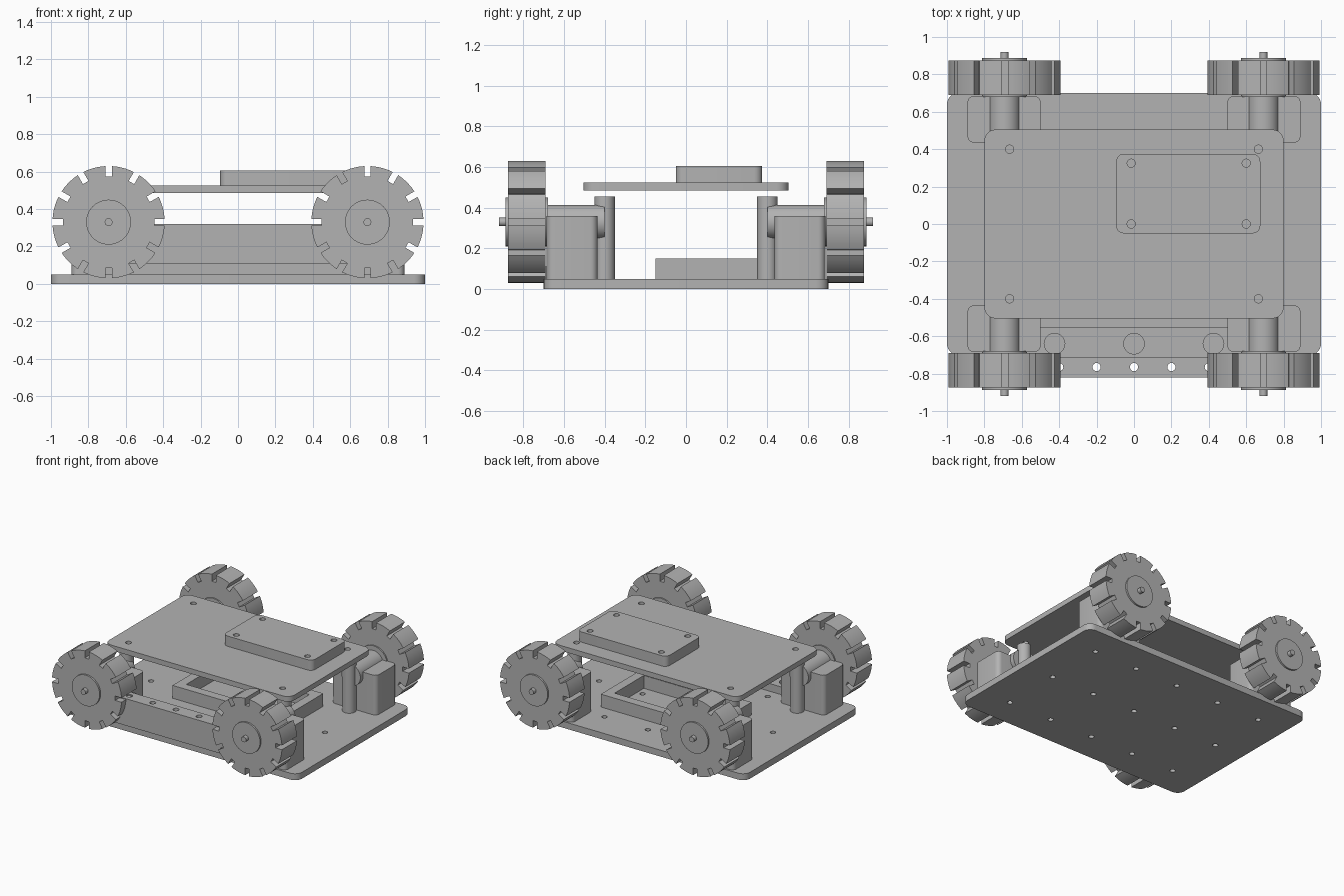
import bpy, bmesh
from math import sin, cos, pi, radians, asin, sqrt
from mathutils import Matrix, Vector

cube = bpy.data.objects.get("Cube")
if cube:
    bpy.data.objects.remove(cube, do_unlink=True)

grey = bpy.data.materials.new("plain_grey")
grey.use_nodes = True
COLOUR = (0.45, 0.45, 0.45, 1)
grey.diffuse_color = COLOUR
grey.node_tree.nodes["Principled BSDF"].inputs["Base Color"].default_value = COLOUR


def finish(name, bm):
    bmesh.ops.recalc_face_normals(bm, faces=bm.faces)
    mesh = bpy.data.meshes.new(name)
    bm.to_mesh(mesh)
    bm.free()
    mesh.materials.append(grey)
    ob = bpy.data.objects.new(name, mesh)
    bpy.context.scene.collection.objects.link(ob)
    return ob


def extrude(bm, outline, z0, z1):
    """Extrude a flat outline from z0 to z1."""
    face = bm.faces.new([bm.verts.new((x, y, z0)) for x, y in outline])
    new = bmesh.ops.extrude_face_region(bm, geom=[face])["geom"]
    moved = [v for v in new if isinstance(v, bmesh.types.BMVert)]
    bmesh.ops.translate(bm, vec=(0, 0, z1 - z0), verts=moved)


def circle(x, y, r, n=32):
    return [(x + r * cos(2 * pi * i / n), y + r * sin(2 * pi * i / n)) for i in range(n)]


def rounded(x0, x1, y0, y1, r, n=6):
    """Rectangle outline with rounded corners."""
    if r == 0:
        return [(x0, y0), (x1, y0), (x1, y1), (x0, y1)]
    pts = []
    corners = [(x1 - r, y1 - r), (x0 + r, y1 - r), (x0 + r, y0 + r), (x1 - r, y0 + r)]
    for k, (cx, cy) in enumerate(corners):
        for i in range(n + 1):
            a = pi / 2 * (k + i / n)
            pts.append((cx + r * cos(a), cy + r * sin(a)))
    return pts


def plate(name, x0, x1, y0, y1, z0, z1, r=0.0, cuts=(), depth=None):
    """Rounded slab; each cut outline goes through, or down by depth."""
    bm = bmesh.new()
    extrude(bm, rounded(x0, x1, y0, y1, r), z0, z1)
    ob = finish(name, bm)
    if cuts:
        bm = bmesh.new()
        for c in cuts:
            extrude(bm, c, z1 - depth if depth else z0 - 0.02, z1 + 0.02)
        cutter = finish(name + "_cutter", bm)
        cutter.hide_render = True
        mod = ob.modifiers.new("holes", "BOOLEAN")
        mod.operation = "DIFFERENCE"
        mod.solver = "EXACT"
        mod.object = cutter
        bpy.context.view_layer.objects.active = ob
        bpy.ops.object.modifier_apply(modifier=mod.name)
        bpy.data.objects.remove(cutter, do_unlink=True)
    return ob


def along_y(name, outline, x, z, y0, y1):
    """Solid whose outline lies in the xz plane, running between y0 and y1."""
    bm = bmesh.new()
    extrude(bm, outline, y0, y1)
    bm.transform(Matrix.Translation((x, 0, z)) @ Matrix.Rotation(radians(-90), 4, "X"))
    return finish(name, bm)


def tyre_outline(radius=0.3, depth=0.055, width=0.034, lugs=12):
    pts = []
    inner = radius - depth
    a_in, a_out = asin(width / 2 / inner), asin(width / 2 / radius)
    step = 2 * pi / lugs
    for k in range(lugs):
        a = k * step
        ring = [(inner, a - a_in), (inner, a + a_in)]
        ring += [(radius, a + a_out + (step - 2 * a_out) * i / 5) for i in range(6)]
        pts += [(r * cos(t), r * sin(t)) for r, t in ring]
    return pts


# Chassis and top deck
plate("base_plate", -1, 1, -0.7, 0.7, 0, 0.05, 0.06,
      [circle(0.375 * i, 0.47 * j, 0.02, 16) for i in range(-2, 3) for j in (-1, 0, 1)])
plate("top_deck", -0.8, 0.8, -0.505, 0.505, 0.485, 0.525, 0.06,
      [circle(x, y, 0.022, 16) for x in (-0.665, 0.665) for y in (-0.4, 0.4)])

# Battery tray
plate("battery_tray", -0.46, 0.49, -0.15, 0.35, 0.05, 0.15, 0,
      [rounded(-0.39, 0.42, -0.08, 0.28, 0)])

# Controller case on the deck
plate("controller_case", -0.095, 0.675, -0.05, 0.375, 0.525, 0.605, 0.04,
      [circle(x, y, 0.022, 16) for x in (-0.015, 0.6) for y in (0, 0.325)], 0.07)

# Distance sensor housing with slot
plate("sensor_housing", -0.24, 0.24, -0.53, -0.215, 0.54, 0.64, 0.05,
      [rounded(-0.14, 0.135, -0.44, -0.335, 0)]
      + [circle(x, -0.37, 0.024, 16) for x in (-0.16, 0.16)])

# Front bumper and its bracket
plate("front_bumper", -0.6, 0.6, -0.82, -0.71, 0.11, 0.32, 0,
      [circle(0.2 * i, -0.765, 0.022, 16) for i in range(-2, 3)])
plate("line_sensor_bar", -0.6, 0.6, -0.71, -0.55, 0.05, 0.11, 0,
      [circle(x, -0.64, 0.055) for x in (-0.425, 0, 0.425)], 0.05)

# Wheel stations at the four corners
for sx, side in ((1, "left"), (-1, "right")):
    for sy, end in ((-1, "front"), (1, "back")):
        tag = f"{end}_{side}_"
        x, z = 0.692 * sx, 0.33
        xs = sorted((0.5 * sx, 0.89 * sx))
        ys = sorted((0.435 * sy, 0.685 * sy))
        plate(tag + "motor_mount", *xs, *ys, 0.05, 0.36, 0.035)
        bm = bmesh.new()
        extrude(bm, circle(0.68 * sx, 0.4 * sy, 0.05), 0.05, 0.455)
        finish(tag + "standoff", bm)
        for part, outline, a, b in (
            ("motor", circle(0, 0, 0.084), 0.4, 0.69),
            ("tyre", tyre_outline(), 0.69, 0.875),
            ("hub", circle(0, 0, 0.12, 40), 0.68, 0.888),
            ("axle", circle(0, 0, 0.021, 16), 0.66, 0.92),
        ):
            along_y(tag + part, outline, x, z, *sorted((a * sy, b * sy)))

# Smooth the round walls, keep edges sharp
bpy.ops.object.select_all(action="DESELECT")
for ob in bpy.context.scene.collection.objects:
    if ob.type == "MESH":
        ob.select_set(True)
        bpy.context.view_layer.objects.active = ob
bpy.ops.object.shade_smooth_by_angle(angle=radians(30))
